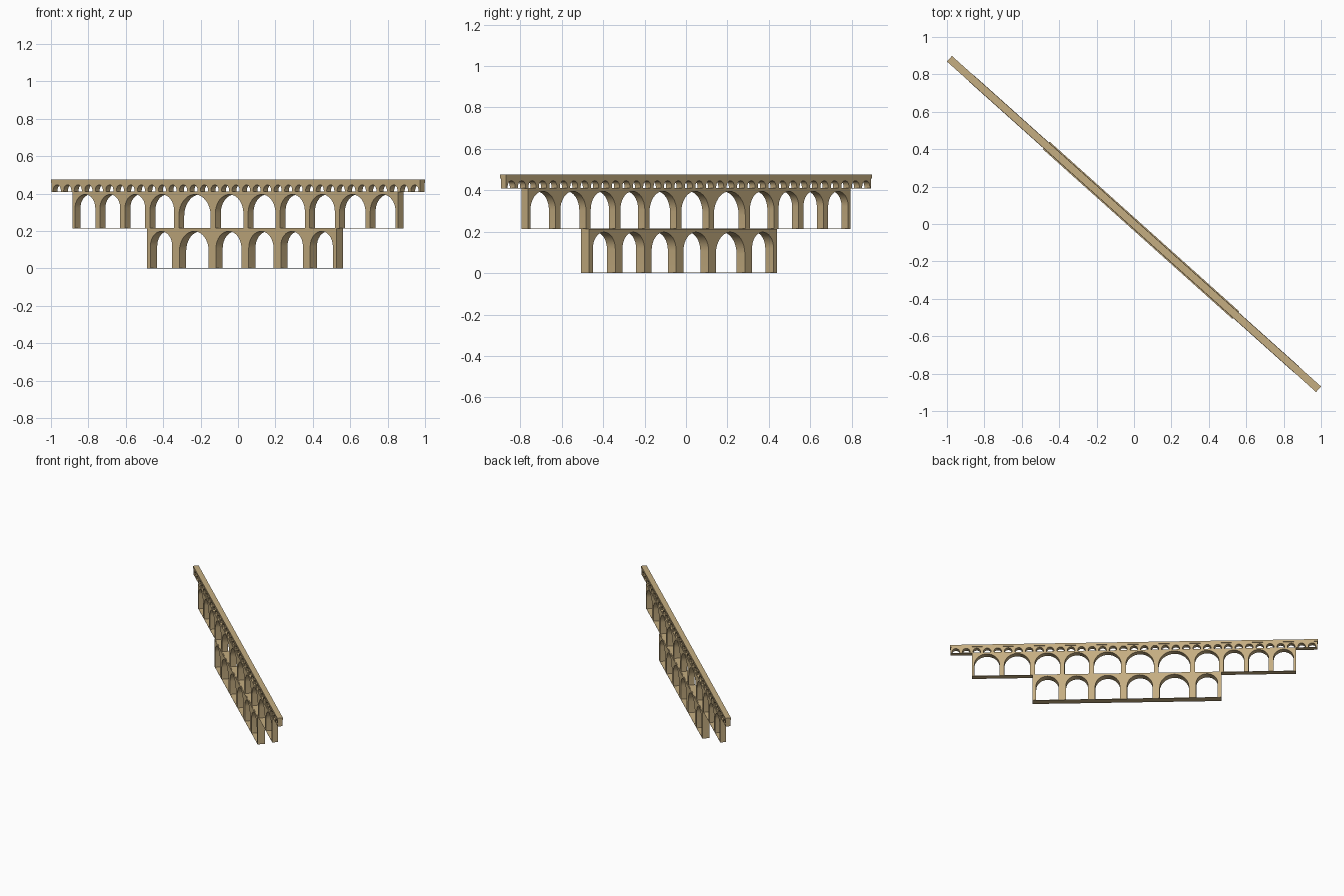
import bpy, bmesh, math

cube = bpy.data.objects.get("Cube")
if cube:
    bpy.data.objects.remove(cube, do_unlink=True)

ANGLE = -math.radians(41.84)   # the bridge runs diagonally across the ground

stone = bpy.data.materials.new("tan_stone")
stone.use_nodes = True
colour = (0.56, 0.42, 0.22, 1)
stone.diffuse_color = colour
stone.node_tree.nodes["Principled BSDF"].inputs["Base Color"].default_value = colour


def extrude_outline(name, outline, depth):
    """Wall with the given (along, up) outline, centred across its depth."""
    bm = bmesh.new()
    face = bm.faces.new([bm.verts.new((s, -depth / 2, z)) for s, z in outline])
    result = bmesh.ops.extrude_face_region(bm, geom=[face])
    verts = [v for v in result["geom"] if isinstance(v, bmesh.types.BMVert)]
    bmesh.ops.translate(bm, verts=verts, vec=(0, depth, 0))
    bmesh.ops.recalc_face_normals(bm, faces=bm.faces)
    mesh = bpy.data.meshes.new(name)
    bm.to_mesh(mesh)
    bm.free()
    mesh.materials.append(stone)
    obj = bpy.data.objects.new(name, mesh)
    bpy.context.collection.objects.link(obj)
    obj.rotation_euler.z = ANGLE
    bpy.ops.object.select_all(action="DESELECT")
    obj.select_set(True)
    bpy.context.view_layer.objects.active = obj
    bpy.ops.object.shade_smooth_by_angle(angle=math.radians(30))
    return obj


def slab(name, start, end, low, high, depth):
    return extrude_outline(name, [(start, low), (end, low), (end, high), (start, high)], depth)


def arcade(name, piers, pier_width, low, crown, high, depth, steps=16):
    """Row of round arches between pier centres; the end piers are half as wide."""
    half = pier_width / 2
    outline = [(piers[0], high), (piers[0], low)]
    for a, b in zip(piers, piers[1:]):
        left, right = a + half, b - half
        mid, r = (left + right) / 2, (right - left) / 2
        outline.append((left, low))
        for i in range(steps + 1):
            t = math.pi * (1 - i / steps)
            outline.append((mid + r * math.cos(t), crown - r + r * math.sin(t)))
        outline.append((right, low))
    outline += [(piers[-1], low), (piers[-1], high)]
    extrude_outline(name, outline, depth)
    # thin sill joining the feet of the piers
    slab(name + "_sill", piers[0], piers[-1], low, low + 0.002, depth)


# Pier centres shared by the lower two tiers
piers = [-1.167, -0.988, -0.809, -0.630, -0.422, -0.160,
         0.075, 0.305, 0.516, 0.731, 0.951, 1.167]

# Lower and middle tiers
arcade("lower_arcade", piers[3:10], 0.052, 0, 0.198, 0.213, 0.054)
arcade("middle_arcade", piers, 0.034, 0.213, 0.395, 0.408, 0.043)

# Upper tier of small arches carrying the water channel
count, reach = 35, 1.321
small = [-reach + 2 * reach * i / count for i in range(count + 1)]
arcade("upper_arcade", small, 0.021, 0.408, 0.446, 0.46, 0.035, 10)
slab("channel_deck", -1.3245, 1.3245, 0.457, 0.475, 0.04)
